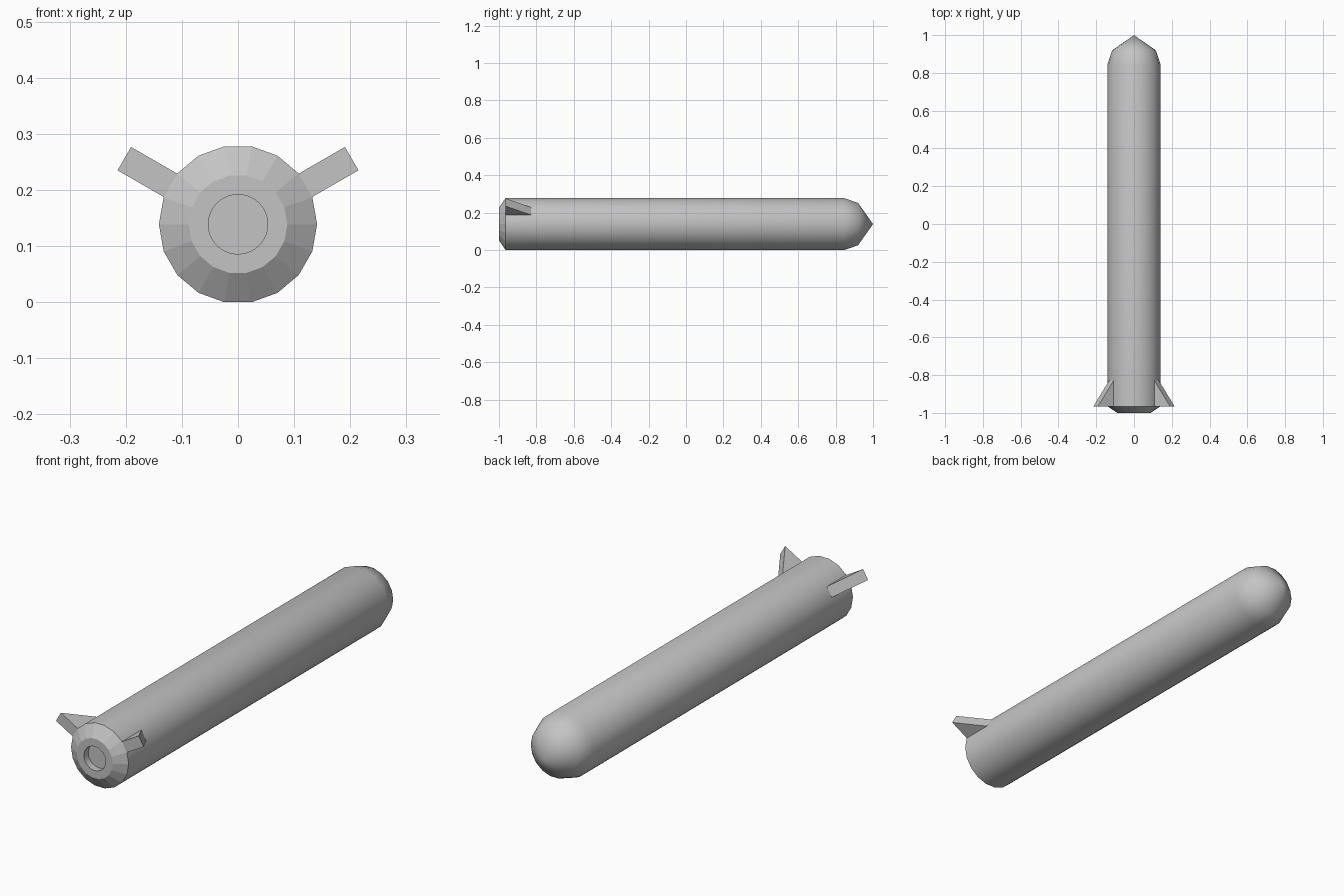
import bpy, bmesh
from math import cos, sin, pi, radians
from mathutils import Vector

cube = bpy.data.objects.get("Cube")
if cube:
    bpy.data.objects.remove(cube)

AXIS_Z = 0.139

grey = bpy.data.materials.new("plain grey")
grey.use_nodes = True
colour = (0.55, 0.55, 0.55, 1)
grey.diffuse_color = colour
grey.node_tree.nodes["Principled BSDF"].inputs["Base Color"].default_value = colour


def finish(bm, name):
    bmesh.ops.recalc_face_normals(bm, faces=bm.faces)
    mesh = bpy.data.meshes.new(name)
    bm.to_mesh(mesh)
    bm.free()
    mesh.materials.append(grey)
    obj = bpy.data.objects.new(name, mesh)
    bpy.context.collection.objects.link(obj)
    return obj


def ring(bm, radius, y, sides):
    angles = [2 * pi * i / sides for i in range(sides)]
    return [bm.verts.new((radius * cos(a), y, AXIS_Z + radius * sin(a))) for a in angles]


def skin(bm, a, b):
    n = len(a)
    return [bm.faces.new((a[i], a[(i + 1) % n], b[(i + 1) % n], b[i])) for i in range(n)]


def loop_edges(bm, loop):
    return [bm.edges.get((v, loop[i - 1])) for i, v in enumerate(loop)]


# Body: flat tail chamfer, long smooth tube and pointed nose
bm = bmesh.new()
tail, shoulder, front, nose = [
    ring(bm, r, y, 18) for r, y in ((0.088, -1), (0.141, -0.965), (0.141, 0.845), (0.115, 0.92))]
skin(bm, tail, shoulder)
smooth = skin(bm, shoulder, front) + skin(bm, front, nose)
tip = bm.verts.new((0, 1, AXIS_Z))
smooth += [bm.faces.new((nose[i - 1], v, tip)) for i, v in enumerate(nose)]

# Round nozzle recess in the tail
rim = ring(bm, 0.053, -1, 40)
floor = ring(bm, 0.053, -0.97, 40)
smooth += skin(bm, rim, floor)
bm.faces.new(floor)
bmesh.ops.triangle_fill(bm, use_beauty=True, normal=Vector((0, -1, 0)),
                        edges=loop_edges(bm, tail) + loop_edges(bm, rim))
for face in smooth:
    face.smooth = True
for loop in (tail, shoulder, rim, floor):
    for edge in loop_edges(bm, loop):
        edge.smooth = False
finish(bm, "rocket_body")

# Two triangular fins on the upper sides of the tail
for side, name in ((1, "left_fin"), (-1, "right_fin")):
    out = Vector((side * cos(radians(30)), 0, sin(radians(30))))
    across = Vector((-out.z, 0, out.x)) * 0.024
    bm = bmesh.new()
    base = [bm.verts.new(out * r + Vector((0, y, AXIS_Z)) - across)
            for r, y in ((0.13, -0.965), (0.234, -0.965), (0.13, -0.817))]
    face = bm.faces.new(base)
    top = bmesh.ops.extrude_face_region(bm, geom=[face])
    bmesh.ops.translate(bm, vec=across * 2,
                        verts=[g for g in top["geom"] if isinstance(g, bmesh.types.BMVert)])
    finish(bm, name)
